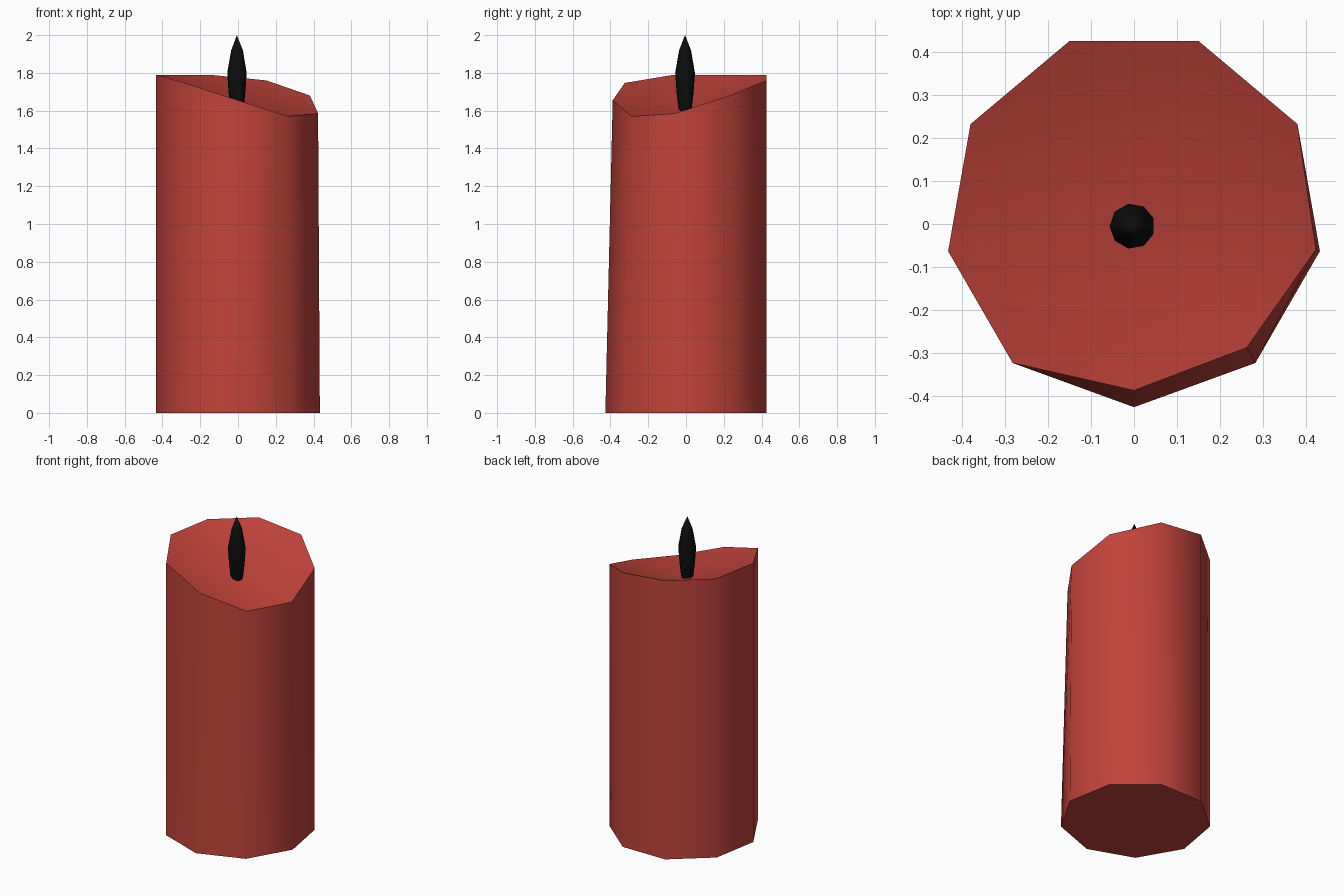
import bpy, bmesh, math

if "Cube" in bpy.data.objects:
    bpy.data.objects.remove(bpy.data.objects["Cube"])


def material(name, rgb):
    m = bpy.data.materials.new(name)
    m.diffuse_color = (*rgb, 1)
    m.use_nodes = True
    m.node_tree.nodes["Principled BSDF"].inputs["Base Color"].default_value = m.diffuse_color
    return m


def ring(bm, cx, cy, r, z, start, n=9):
    pts = [math.radians(start + 360 * i / n) for i in range(n)]
    return [bm.verts.new((cx + r * math.cos(a), cy + r * math.sin(a), z)) for a in pts]


def bridge(bm, a, b):
    for i in range(len(a)):
        j = (i + 1) % len(a)
        bm.faces.new((a[i], a[j], b[j], b[i]))


def fan(bm, loop, co):
    c = bm.verts.new(co)
    for i in range(len(loop)):
        bm.faces.new((loop[i], loop[(i + 1) % len(loop)], c))


def finish(bm, name, mat, angle):
    bmesh.ops.recalc_face_normals(bm, faces=bm.faces)
    me = bpy.data.meshes.new(name)
    bm.to_mesh(me)
    bm.free()
    me.materials.append(mat)
    ob = bpy.data.objects.new(name, me)
    bpy.context.collection.objects.link(ob)
    bpy.ops.object.select_all(action='DESELECT')
    ob.select_set(True)
    bpy.context.view_layer.objects.active = ob
    bpy.ops.object.shade_smooth_by_angle(angle=math.radians(angle))


red = material("red wax", (0.53, 0.056, 0.043))
black = material("black wick", (0.004, 0.004, 0.004))

# Wax body: nine sides, slanted melted rim, sunken top
bm = bmesh.new()
base = ring(bm, 0, 0.013, 0.44, 0, -90)
rim = ring(bm, 0, 0.013, 0.44, 0, -90)
heights = [1.655, 1.57, 1.585, 1.68, 1.76, 1.79, 1.79, 1.79, 1.747]
for v, z in zip(rim, heights):
    v.co.z = z
# three front right corners lean inwards
for i, (x, y) in {0: (0, -0.388), 1: (0.263, -0.288), 2: (0.424, -0.06)}.items():
    rim[i].co.x, rim[i].co.y = x, y
bridge(bm, base, rim)
bm.faces.new(base)
fan(bm, rim, (0, 0, 1.6))
finish(bm, "wax_body", red, 50)

# Wick: slim pointed spindle
bm = bmesh.new()
profile = [(0.027, 1.59), (0.037, 1.62), (0.046, 1.70), (0.053, 1.80), (0.032, 1.92)]
rings = [ring(bm, -0.004, -0.005, r, z, 180) for r, z in profile]
for a, b in zip(rings, rings[1:]):
    bridge(bm, a, b)
bm.faces.new(rings[0])
fan(bm, rings[-1], (-0.006, -0.005, 2.0))
finish(bm, "wick", black, 50)
